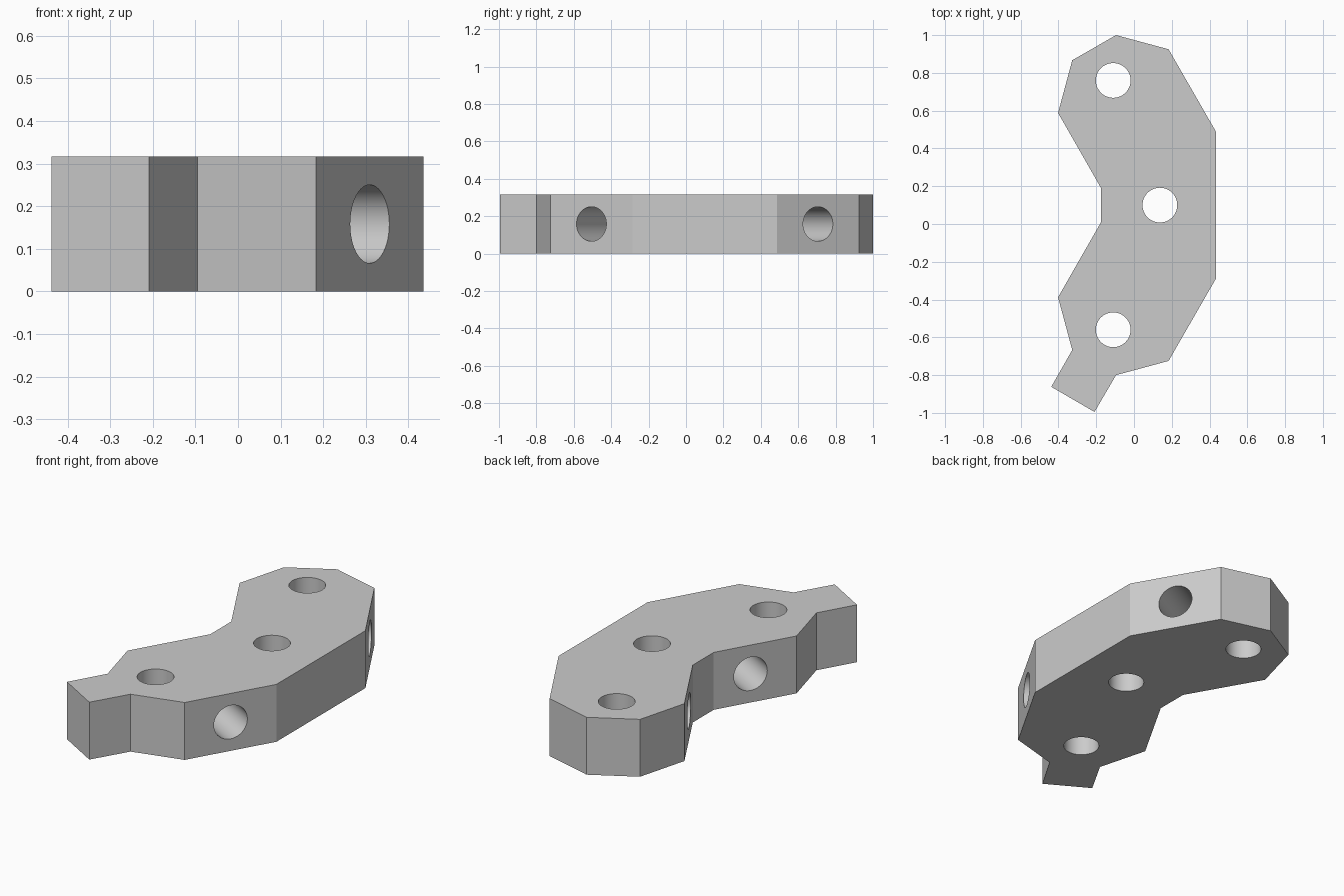
import bpy, bmesh, math
from mathutils import Vector

cube = bpy.data.objects.get("Cube")
if cube:
    bpy.data.objects.remove(cube, do_unlink=True)

HEIGHT = 0.316
MID_Y = 0.1          # mirror line of the curved body
HOLE_R = 0.092

grey = bpy.data.materials.new("plain grey")
grey.use_nodes = True
colour = (0.6, 0.6, 0.6, 1)
grey.diffuse_color = colour
grey.node_tree.nodes["Principled BSDF"].inputs["Base Color"].default_value = colour

# Outline: half of the bent link, mirrored, with a stub tab on the front end
half = [(0.435, 0.387), (0.183, 0.825), (-0.095, 0.9),
        (-0.327, 0.767), (-0.402, 0.488), (-0.175, 0.091)]
tab = [(-0.438, -0.862), (-0.209, -0.995)]
back = [(x, MID_Y + d) for x, d in half]
front = [(x, MID_Y - d) for x, d in reversed(half)]
outline = back + front[:3] + tab + front[3:]

bm = bmesh.new()
base = bm.faces.new([bm.verts.new((x, y, 0)) for x, y in outline])
top = bmesh.ops.extrude_face_region(bm, geom=[base])["geom"]
bmesh.ops.translate(bm, vec=(0, 0, HEIGHT),
                    verts=[v for v in top if isinstance(v, bmesh.types.BMVert)])
bmesh.ops.recalc_face_normals(bm, faces=bm.faces)
mesh = bpy.data.meshes.new("curved_link")
bm.to_mesh(mesh)
bm.free()
link = bpy.data.objects.new("curved_link", mesh)
bpy.context.collection.objects.link(link)
mesh.materials.append(grey)


def drill(name, centre, direction, length):
    """Cut a round hole through the link."""
    bpy.ops.mesh.primitive_cylinder_add(vertices=64, radius=HOLE_R, depth=length, location=centre)
    cutter = bpy.context.object
    cutter.name = name
    cutter.rotation_euler = Vector(direction).to_track_quat("Z", "Y").to_euler()
    cutter.data.materials.append(grey)
    cutter.hide_render = True
    cutter.hide_set(True)
    cut = link.modifiers.new(name, "BOOLEAN")
    cut.operation = "DIFFERENCE"
    cut.solver = "EXACT"
    cut.object = cutter
    return cutter


# Upright holes, then one cross hole through each bent arm
cutters = [drill("upright_hole_cutter", (x, y, HEIGHT / 2), (0, 0, 1), 1)
           for x, y in [(-0.11, MID_Y + 0.66), (0.137, MID_Y), (-0.11, MID_Y - 0.66)]]
for side in (1, -1):
    direction = Vector((math.cos(math.pi / 6), side * math.sin(math.pi / 6), 0))
    centre = Vector((0.31, MID_Y + side * 0.606, HEIGHT / 2)) - direction * 0.35
    cutters.append(drill("cross_hole_cutter", centre, direction, 1))

# Bake the cuts and smooth the hole walls
bpy.ops.object.select_all(action="DESELECT")
bpy.context.view_layer.objects.active = link
link.select_set(True)
for cut in list(link.modifiers):
    bpy.ops.object.modifier_apply(modifier=cut.name)
for cutter in cutters:
    bpy.data.objects.remove(cutter, do_unlink=True)
bpy.ops.object.shade_smooth_by_angle(angle=math.radians(12))
